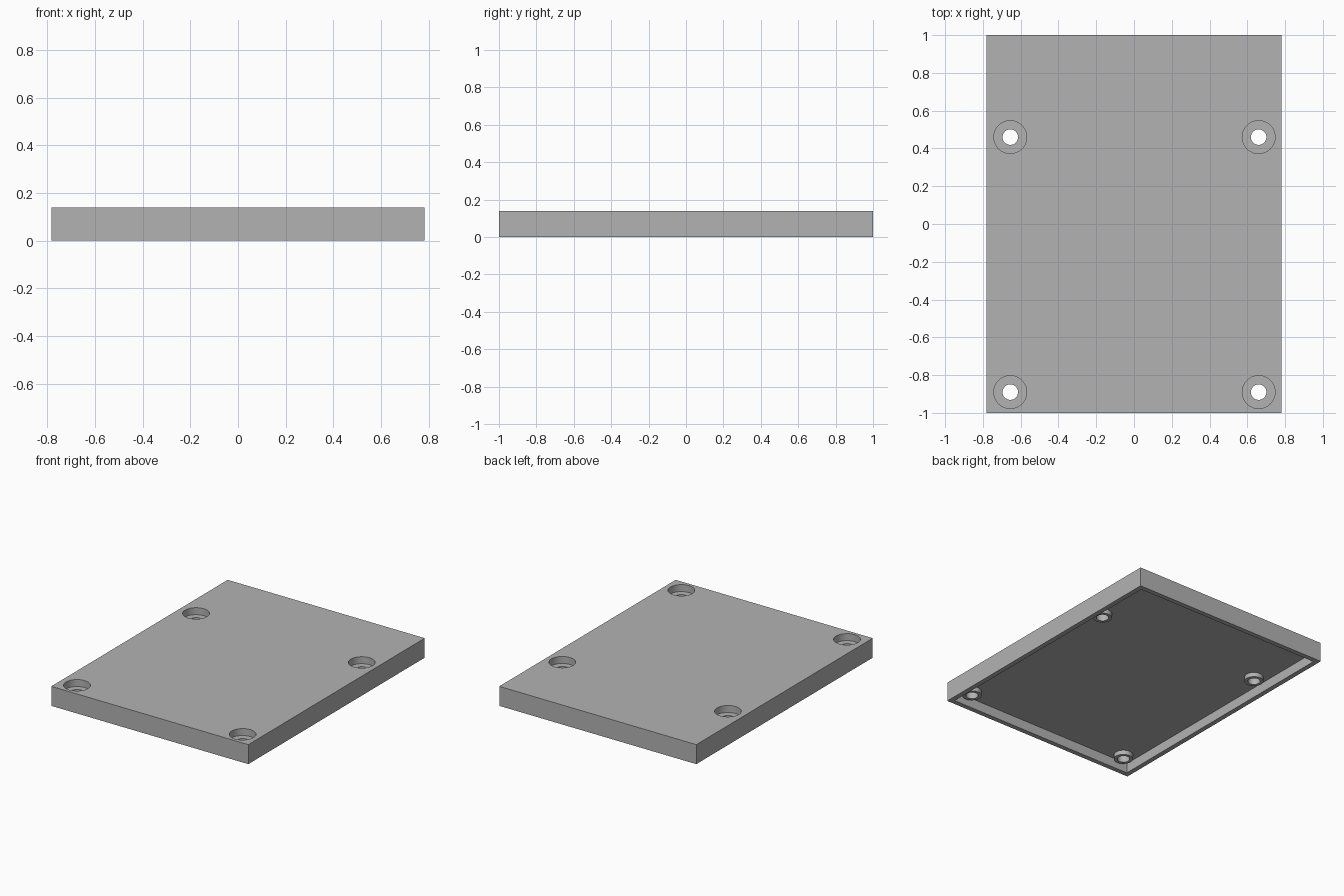
import bpy

old = bpy.data.objects.get("Cube")
if old:
    bpy.data.objects.remove(old, do_unlink=True)

WIDTH, LENGTH, HEIGHT = 1.564, 2.0, 0.14
WALL, CEILING = 0.035, 0.07
HOLES = [(x, y) for x in (-0.655, 0.66) for y in (-0.89, 0.46)]

grey = bpy.data.materials.new("plain_grey")
grey.use_nodes = True
colour = (0.45, 0.45, 0.45, 1)
grey.diffuse_color = colour
grey.node_tree.nodes["Principled BSDF"].inputs["Base Color"].default_value = colour


def box(name, width, length, bottom, top):
    bpy.ops.mesh.primitive_cube_add(size=1, location=(0, 0, (bottom + top) / 2))
    ob = bpy.context.object
    ob.name = name
    ob.scale = (width, length, top - bottom)
    bpy.ops.object.transform_apply(location=True, rotation=False, scale=True)
    ob.data.materials.append(grey)
    return ob


def cylinder(name, radius, place, bottom, top):
    bpy.ops.mesh.primitive_cylinder_add(
        vertices=48, radius=radius, depth=top - bottom,
        location=(*place, (bottom + top) / 2))
    ob = bpy.context.object
    ob.name = name
    ob.data.materials.append(grey)
    return ob


def combine(target, tool, operation):
    mod = target.modifiers.new(tool.name, "BOOLEAN")
    mod.operation = operation
    mod.solver = "EXACT"
    mod.object = tool
    bpy.ops.object.select_all(action="DESELECT")
    target.select_set(True)
    bpy.context.view_layer.objects.active = target
    bpy.ops.object.modifier_apply(modifier=mod.name)
    bpy.data.objects.remove(tool, do_unlink=True)


# Lid with a thin rim, open underneath
lid = box("cover_lid", WIDTH, LENGTH, 0, HEIGHT)
cavity = box("cavity", WIDTH - 2 * WALL, LENGTH - 2 * WALL, -0.1, CEILING)
combine(lid, cavity, "DIFFERENCE")

# Screw bosses, each with a counterbore above and a through hole
for place in HOLES:
    combine(lid, cylinder("boss", 0.063, place, 0.038, 0.08), "UNION")
    combine(lid, cylinder("counterbore", 0.087, place, 0.09, 0.2), "DIFFERENCE")
    combine(lid, cylinder("screw_hole", 0.041, place, -0.1, 0.2), "DIFFERENCE")

# Smooth round walls, crisp edges
bpy.ops.object.select_all(action="DESELECT")
lid.select_set(True)
bpy.context.view_layer.objects.active = lid
bpy.ops.object.shade_smooth_by_angle(angle=0.5)
